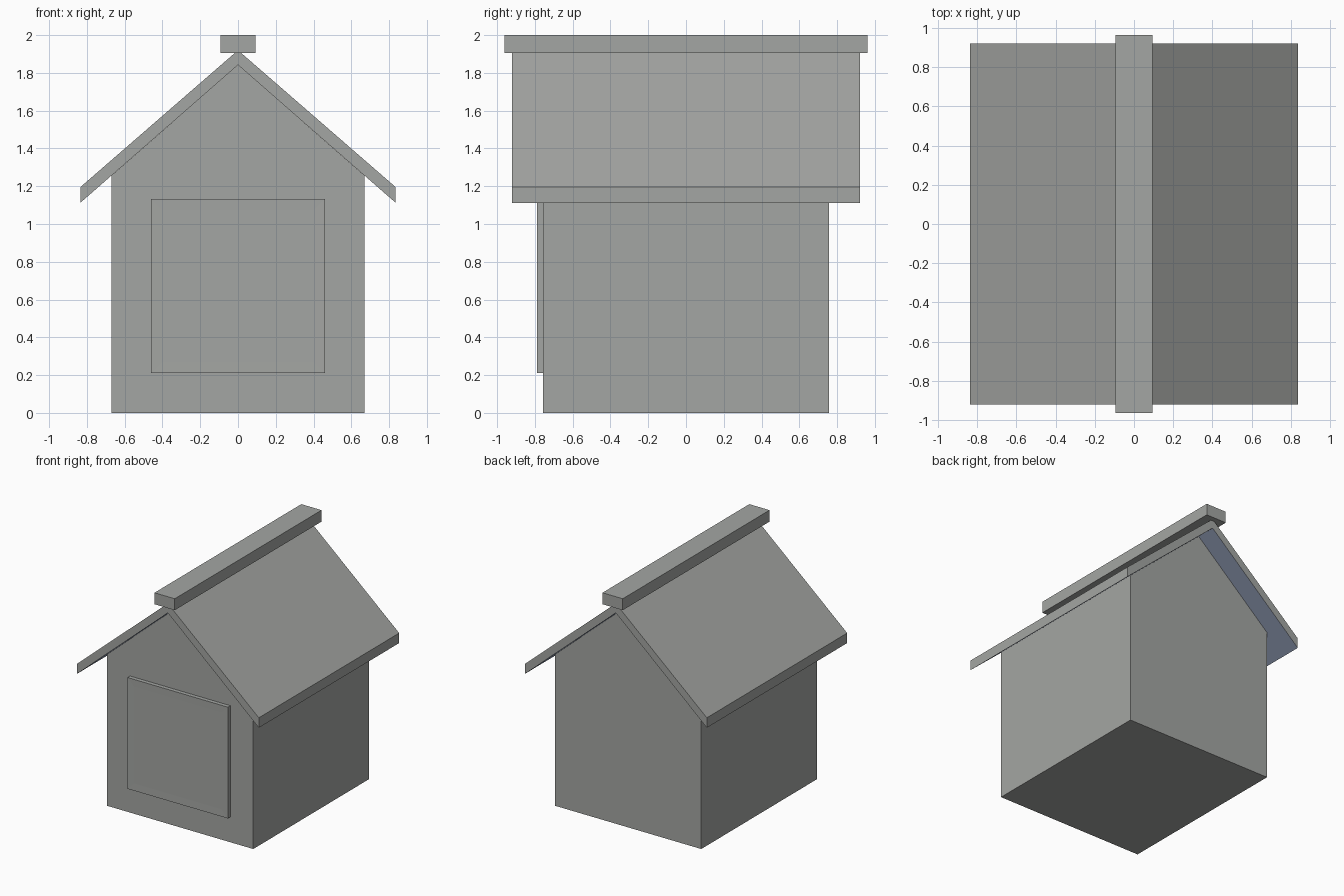
import bpy
import bmesh

default = bpy.data.objects.get("Cube")
if default:
    bpy.data.objects.remove(default, do_unlink=True)


def make_material(name, rgb):
    mat = bpy.data.materials.new(name)
    mat.use_nodes = True
    mat.diffuse_color = (*rgb, 1)
    mat.node_tree.nodes["Principled BSDF"].inputs["Base Color"].default_value = (*rgb, 1)
    return mat


grey = make_material("warm grey", (0.371, 0.381, 0.366))
slate = make_material("slate blue", (0.254, 0.301, 0.413))


def prism(name, profile, y0, y1, rule=None):
    """Extrude an x-z profile along y; rule(face) picks the material index."""
    bm = bmesh.new()
    face = bm.faces.new([bm.verts.new((x, y0, z)) for x, z in profile])
    side = bmesh.ops.extrude_face_region(bm, geom=[face])["geom"]
    moved = [v for v in side if isinstance(v, bmesh.types.BMVert)]
    bmesh.ops.translate(bm, verts=moved, vec=(0, y1 - y0, 0))
    bmesh.ops.recalc_face_normals(bm, faces=bm.faces)
    bm.normal_update()
    for f in bm.faces:
        f.material_index = rule(f) if rule else 0
    mesh = bpy.data.meshes.new(name)
    bm.to_mesh(mesh)
    bm.free()
    mesh.materials.append(grey)
    mesh.materials.append(slate)
    obj = bpy.data.objects.new(name, mesh)
    bpy.context.collection.objects.link(obj)
    return obj


def box_profile(half, z0, z1):
    return [(-half, z0), (half, z0), (half, z1), (-half, z1)]


# Gabled body whose top meets the roof underside
prism("house_body",
      [(-0.67, 0), (0.67, 0), (0.67, 1.256), (0, 1.842), (-0.67, 1.256)],
      -0.757, 0.757)

# Folded roof sheet with slate soffits
prism("roof",
      [(-0.835, 1.112), (0, 1.842), (0.835, 1.112),
       (0.835, 1.195), (0, 1.92), (-0.835, 1.195)],
      -0.92, 0.92, lambda f: 1 if f.normal.z < -0.3 else 0)

# Ridge beam along the top
prism("ridge_cap", box_profile(0.093, 1.905, 2.0), -0.962, 0.962)

# Door panel with a shallow inset centre
door = prism("door_panel", box_profile(0.46, 0.21, 1.133), -0.79, -0.757)
bm = bmesh.new()
bm.from_mesh(door.data)
front = min(bm.faces, key=lambda f: f.calc_center_median().y)
bmesh.ops.inset_region(bm, faces=[front], thickness=0.085, depth=0)
bmesh.ops.translate(bm, verts=front.verts, vec=(0, 0.001, 0))
bm.to_mesh(door.data)
bm.free()
